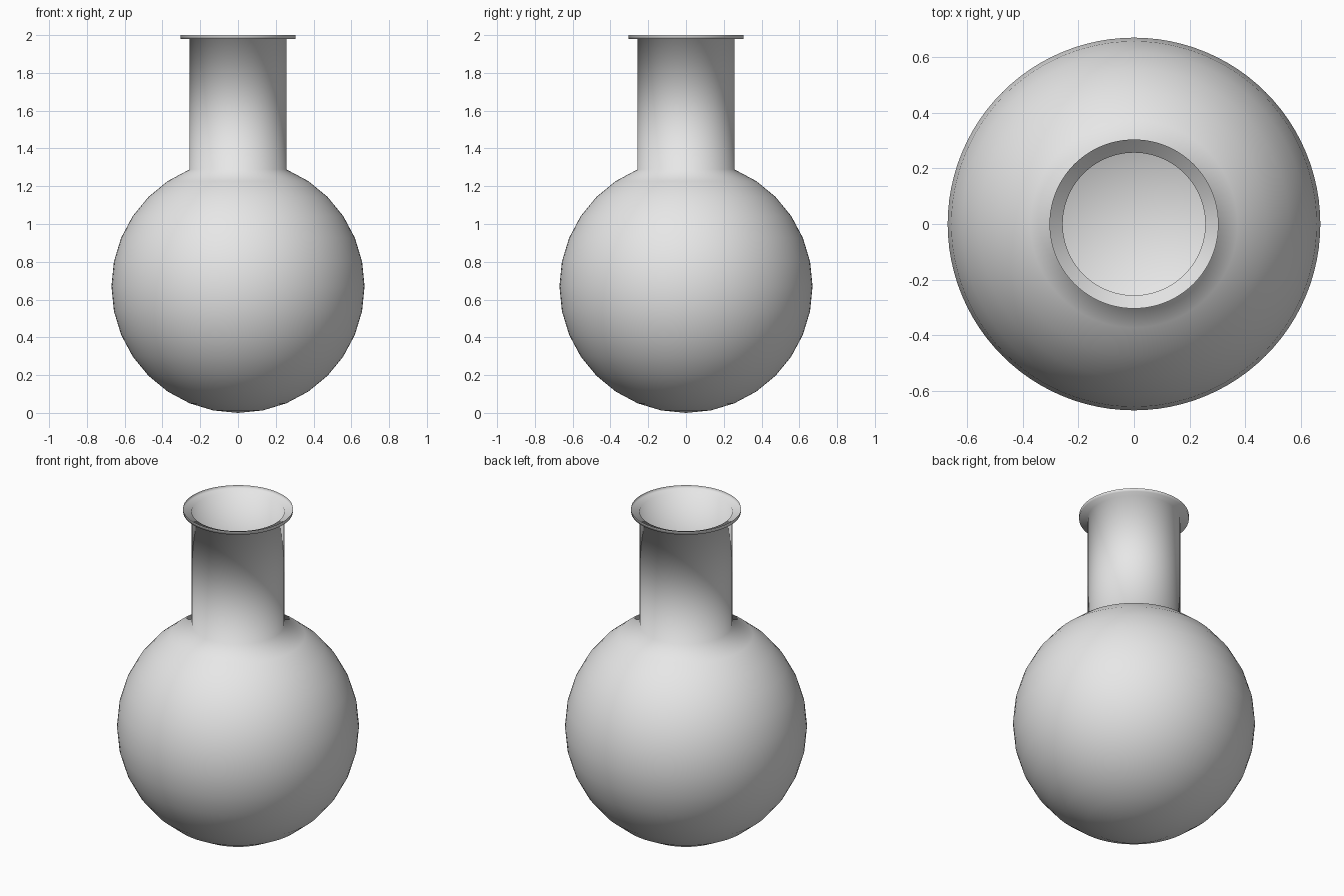
import bpy
import bmesh
from math import sin, cos, pi, tau

cube = bpy.data.objects.get("Cube")
if cube:
    bpy.data.objects.remove(cube, do_unlink=True)

SEGMENTS = 96
RADIUS = 0.67
LIP_RADIUS = 0.304
LIP_BASE, TOP = 1.98, 2.0

# Material
grey = bpy.data.materials.new("plain grey")
grey.use_nodes = True
colour = (0.8, 0.8, 0.8, 1.0)
grey.diffuse_color = colour
grey.node_tree.nodes["Principled BSDF"].inputs["Base Color"].default_value = colour

# Round bulb in 16 steps per half turn, cut open two steps below its top
profile = [(RADIUS * sin(pi * i / 16), RADIUS - RADIUS * cos(pi * i / 16))
           for i in range(15)]
neck_radius = profile[-1][0]

# Straight neck, then a shallow upturned lip
profile += [(neck_radius, LIP_BASE), (LIP_RADIUS, LIP_BASE), (LIP_RADIUS, TOP)]

# Thin single-walled lathe of the whole profile
bm = bmesh.new()
verts = [bm.verts.new((r, 0, z)) for r, z in profile]
edges = [bm.edges.new(pair) for pair in zip(verts, verts[1:])]
bmesh.ops.spin(bm, geom=verts + edges, cent=(0, 0, 0), axis=(0, 0, 1),
               angle=tau, steps=SEGMENTS, use_duplicate=False)
bmesh.ops.remove_doubles(bm, verts=bm.verts, dist=0.0001)
bmesh.ops.recalc_face_normals(bm, faces=bm.faces)

# Make sure the bulb faces outwards
bm.normal_update()
lowest = min(bm.faces, key=lambda f: f.calc_center_median().z)
if lowest.normal.z > 0:
    bmesh.ops.reverse_faces(bm, faces=bm.faces)
for face in bm.faces:
    face.smooth = True

mesh = bpy.data.meshes.new("round_flask")
bm.to_mesh(mesh)
bm.free()
mesh.materials.append(grey)
flask = bpy.data.objects.new("round_flask", mesh)
bpy.context.collection.objects.link(flask)
